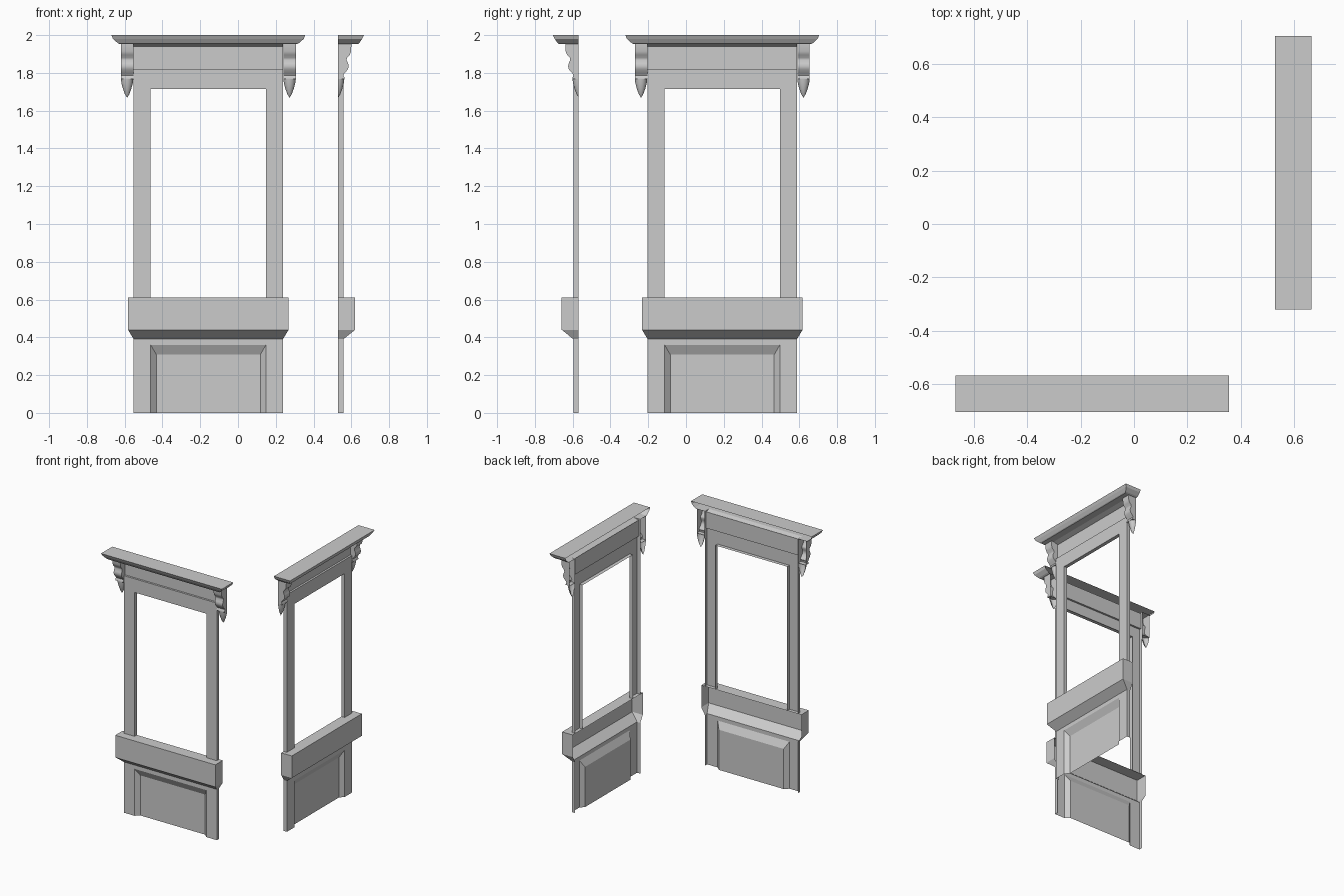
import bpy
import bmesh
import math
from mathutils import Matrix

if "Cube" in bpy.data.objects:
    bpy.data.objects.remove(bpy.data.objects["Cube"])

grey = bpy.data.materials.new("plain_grey")
grey.use_nodes = True
COLOR = (0.6, 0.6, 0.6, 1)
grey.diffuse_color = COLOR
grey.node_tree.nodes["Principled BSDF"].inputs["Base Color"].default_value = COLOR

HALF, WIN, FACE = 0.395, 0.305, 0.028     # half width, half opening, face depth
SILL_TOP, LINTEL, BAND, TOP = 0.61, 1.715, 1.82, 1.945

# Each frame faces -y in its own space, with its open back on y = 0
PLACES = {
    "front": Matrix.Translation((-0.157, -0.568, 0)),
    "side": Matrix.Translation((0.53, 0.192, 0)) @ Matrix.Rotation(math.pi / 2, 4, "Z"),
}


def finish(name, bm, smooth=False):
    """Turn a bmesh into one object per frame."""
    bmesh.ops.remove_doubles(bm, verts=bm.verts, dist=0.0005)
    bmesh.ops.recalc_face_normals(bm, faces=bm.faces)
    mesh = bpy.data.meshes.new(name)
    bm.to_mesh(mesh)
    bm.free()
    mesh.materials.append(grey)
    for place, matrix in PLACES.items():
        ob = bpy.data.objects.new(place + "_" + name, mesh)
        bpy.context.collection.objects.link(ob)
        ob.matrix_world = matrix
    if smooth:
        bpy.ops.object.select_all(action="DESELECT")
        ob.select_set(True)
        bpy.context.view_layer.objects.active = ob
        bpy.ops.object.shade_smooth_by_angle(angle=math.radians(50))


def face(bm, *points):
    """Face from (x, depth, z) points."""
    bm.faces.new([bm.verts.new((x, -d, z)) for x, d, z in points])


def tiers(bm, rings, cap=True):
    """Mitred moulding, open at the back, from (z, half width, depth) rings."""
    loops = [[(-w, 0, z), (-w, d, z), (w, d, z), (w, 0, z)] for z, w, d in rings]
    for a, b in zip(loops, loops[1:]):
        for i in range(3):
            face(bm, a[i], a[i + 1], b[i + 1], b[i])
    if cap:
        face(bm, *loops[0])


# Cornice with bed mould
bm = bmesh.new()
tiers(bm, [(2.0, 0.513, 0.137), (1.98, 0.505, 0.127), (1.958, 0.48, 0.112),
           (1.953, 0.47, 0.105), (1.953, HALF, 0.05), (1.94, HALF, 0.013)])
finish("cornice", bm)

# Header: set-back band above the lintel
bm = bmesh.new()
tiers(bm, [(TOP, HALF, 0.013), (BAND, HALF, 0.013), (BAND, HALF, FACE),
           (LINTEL, HALF, FACE)], cap=False)
face(bm, (-WIN, 0, LINTEL), (-WIN, FACE, LINTEL), (WIN, FACE, LINTEL), (WIN, 0, LINTEL))
finish("header", bm)

# Window posts
bm = bmesh.new()
for s in (-1, 1):
    path = [(s * HALF, 0), (s * HALF, FACE), (s * WIN, FACE), (s * WIN, 0)]
    for a, b in zip(path, path[1:]):
        face(bm, (*a, SILL_TOP), (*b, SILL_TOP), (*b, LINTEL), (*a, LINTEL))
finish("window_posts", bm)

# Sill box with sloped underside
bm = bmesh.new()
tiers(bm, [(SILL_TOP, 0.425, 0.09), (0.44, 0.425, 0.09), (0.39, HALF, FACE)])
finish("sill", bm)

# Lower panel: stiles, top rail, bevels and recessed field
bm = bmesh.new()
IN, RAIL, FIELD = 0.275, 0.36, 0.308
for s in (-1, 1):
    o, w, i = s * HALF, s * WIN, s * IN
    face(bm, (o, 0, 0), (o, FACE, 0), (o, FACE, 0.39), (o, 0, 0.39))
    face(bm, (o, FACE, 0), (w, FACE, 0), (w, FACE, RAIL), (o, FACE, 0.39))
    face(bm, (w, FACE, 0), (i, 0, 0), (i, 0, FIELD), (w, FACE, RAIL))
face(bm, (-HALF, FACE, 0.39), (HALF, FACE, 0.39), (WIN, FACE, RAIL), (-WIN, FACE, RAIL))
face(bm, (-WIN, FACE, RAIL), (WIN, FACE, RAIL), (IN, 0, FIELD), (-IN, 0, FIELD))
face(bm, (-IN, 0, 0), (IN, 0, 0), (IN, 0, FIELD), (-IN, 0, FIELD))
finish("lower_panel", bm)

# Scrolled brackets at both ends of the header
bm = bmesh.new()
scroll = [(0.07, 1.953), (0.069, 1.915), (0.062, 1.895), (0.047, 1.88), (0.045, 1.868),
          (0.053, 1.85), (0.056, 1.835), (0.052, 1.818), (0.035, 1.8), (0.027, 1.787),
          (0.034, 1.775), (0.034, 1.768)]
for s in (-1, 1):
    a, b = s * 0.397, s * 0.463
    for x in (a, b):
        face(bm, (x, 0, 1.953), *[(x, d, z) for d, z in scroll], (x, 0, 1.768))
    for (d, z), (e, y) in zip(scroll, scroll[1:]):
        face(bm, (a, d, z), (b, d, z), (b, e, y), (a, e, y))
    face(bm, (a, 0, 1.768), (b, 0, 1.768), (b, 0.034, 1.768), (a, 0.034, 1.768))
finish("brackets", bm, smooth=True)

# Half-round pointed drops under the brackets
bm = bmesh.new()
drop = [(0.033, 1.768), (0.03, 1.745), (0.022, 1.715), (0.012, 1.688), (0.0, 1.668)]
STEPS = 10
for s in (-1, 1):
    for (r, z), (q, y) in zip(drop, drop[1:]):
        for k in range(STEPS):
            t, u = math.pi * k / STEPS, math.pi * (k + 1) / STEPS
            ring = [(r, t, z), (r, u, z), (q, u, y), (q, t, y)]
            if q == 0:
                ring.pop()
            face(bm, *[(s * 0.43 + c * math.cos(v), c * math.sin(v), h) for c, v, h in ring])
finish("drops", bm, smooth=True)
